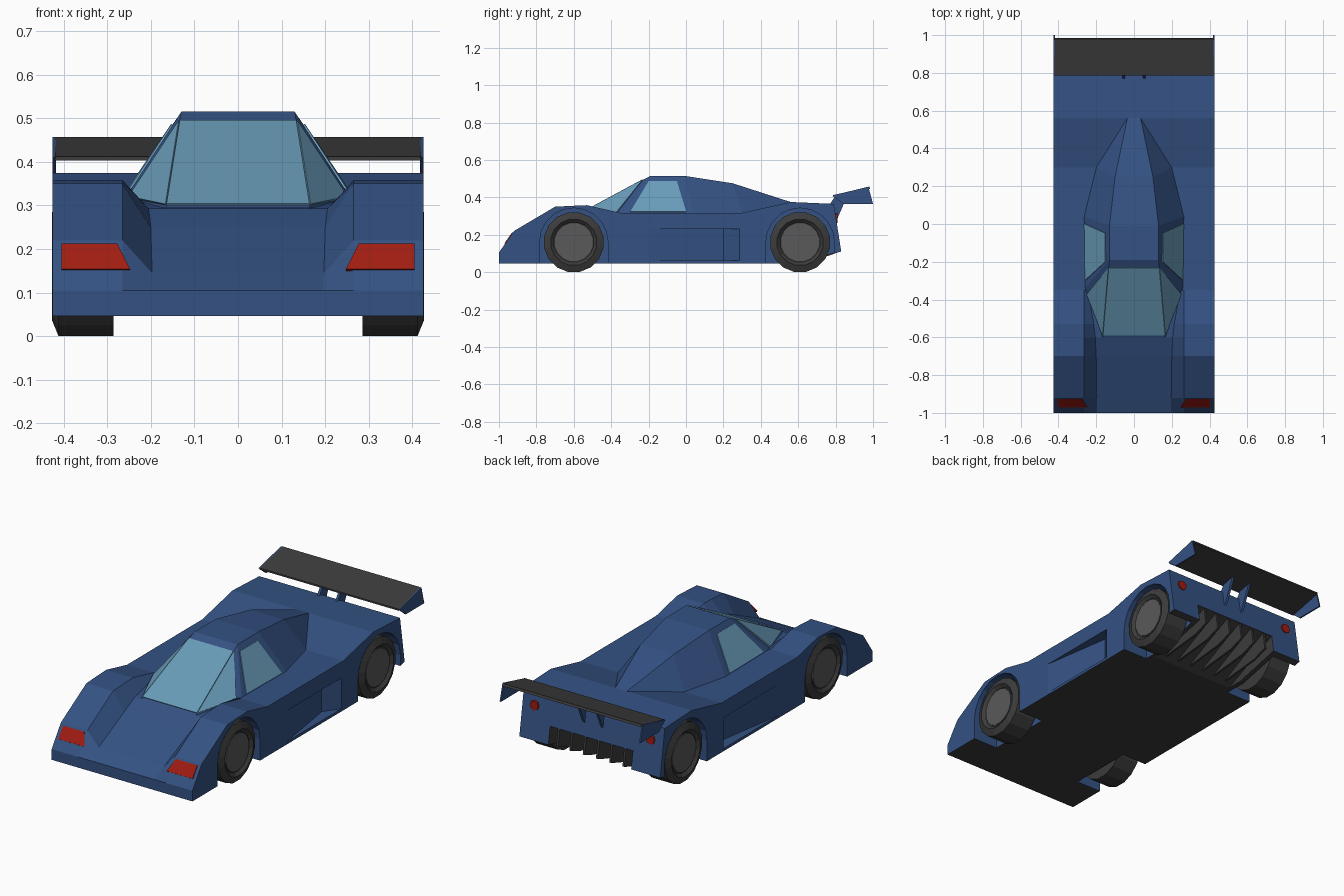
import bpy, bmesh, math
from mathutils import Vector

if "Cube" in bpy.data.objects:
    bpy.data.objects.remove(bpy.data.objects["Cube"])


def material(name, rgb):
    m = bpy.data.materials.new(name)
    m.diffuse_color = (*rgb, 1)
    m.use_nodes = True
    m.node_tree.nodes["Principled BSDF"].inputs["Base Color"].default_value = m.diffuse_color
    return m


BLUE = material("blue_paint", (0.035, 0.085, 0.23))
DARK = material("dark_trim", (0.045, 0.045, 0.045))
RIM = material("rim_grey", (0.10, 0.10, 0.10))
RED = material("red_lens", (0.35, 0.012, 0.006))
GLASS = material("glass", (0.14, 0.33, 0.48))


def mesh_object(name, verts, faces, mat):
    bm = bmesh.new()
    vs = [bm.verts.new(v) for v in verts]
    for f in faces:
        bm.faces.new([vs[i] for i in f])
    bmesh.ops.recalc_face_normals(bm, faces=bm.faces[:])
    me = bpy.data.meshes.new(name)
    bm.to_mesh(me)
    bm.free()
    me.materials.append(mat)
    ob = bpy.data.objects.new(name, me)
    bpy.context.collection.objects.link(ob)
    return ob


def loft(name, rings, mat):
    """Skin closed rings of equal length and cap both ends."""
    n, k = len(rings[0]), len(rings)
    faces = [(r * n + i, r * n + (i + 1) % n, (r + 1) * n + (i + 1) % n, (r + 1) * n + i)
             for r in range(k - 1) for i in range(n)]
    faces += [tuple(range(n)), tuple(range((k - 1) * n, k * n))]
    return mesh_object(name, [v for r in rings for v in r], faces, mat)


def prism_x(name, yz, x0, x1, mat):
    return loft(name, [[(x, y, z) for y, z in yz] for x in (x0, x1)], mat)


def panel(name, polys, mat, lift=0.004):
    """Thin panes raised from the surface they lie on."""
    bm = bmesh.new()
    for p in polys:
        p = [Vector(v) for v in p]
        n = (p[1] - p[0]).cross(p[2] - p[0]).normalized()
        if n.dot(sum(p, Vector()) / len(p) - Vector((0, 0, 0.2))) < 0 or n.z < 0:
            n = -n
        lo = [bm.verts.new(v - n * 0.004) for v in p]
        hi = [bm.verts.new(v + n * lift) for v in p]
        bm.faces.new(lo)
        bm.faces.new(hi)
        for i in range(len(p)):
            j = (i + 1) % len(p)
            bm.faces.new((lo[i], lo[j], hi[j], hi[i]))
    bmesh.ops.recalc_face_normals(bm, faces=bm.faces[:])
    me = bpy.data.meshes.new(name)
    bm.to_mesh(me)
    bm.free()
    me.materials.append(mat)
    bpy.context.collection.objects.link(bpy.data.objects.new(name, me))


# Body shell: stations of (y, hood half width, hood z, fender z, bottom z, y shift of bottom)
W = 0.425
stations = [(-1, .195, .105, .105, .047, 0), (-.92, .197, .145, .22, .047, 0),
            (-.70, .20, .25, .35, .047, 0), (-.60, .205, .293, .355, .047, 0),
            (-.53, .213, .30, .358, .047, 0), (-.35, .245, .317, .317, .047, 0),
            (.30, .20, .317, .317, .047, 0), (.56, .10, .375, .375, .047, 0),
            (.79, .10, .365, .365, .11, .04)]
rings = []
for y, xh, zh, zf, zb, dy in stations:
    half = [(W, y + dy, zb), (W, y, zf), (.265, y, zf), (xh, y, zh)]
    rings.append(half + [(-a, b, c) for a, b, c in reversed(half)])
body = loft("body_shell", rings, BLUE)
body.data.materials.append(DARK)
for p in body.data.polygons:
    if p.normal.z < -0.8:
        p.material_index = 1


def cut(cutter):
    cutter.hide_render = True
    cutter.hide_viewport = True
    m = body.modifiers.new(cutter.name, 'BOOLEAN')
    m.operation = 'DIFFERENCE'
    m.solver = 'EXACT'
    m.material_mode = 'TRANSFER'
    m.object = cutter


AXLES = {"front": -.60, "rear": .61}
for s, side in ((1, "right"), (-1, "left")):
    # Wheel arches
    for end, yc in AXLES.items():
        arc = [(yc + .183 * math.cos(math.pi * i / 10), .16 + .183 * math.sin(math.pi * i / 10))
               for i in range(11)]
        arc += [(yc - .183, -.1), (yc + .183, -.1)]
        cut(prism_x(f"{end}_{side}_arch_cutter", arc, s * .275, s * .5, BLUE))
    # Side scoop, deepening towards the rear
    plan = [(.435, -.26), (.425, -.19), (.365, .20), (.425, .285), (.435, .30)]
    cut(loft(f"{side}_scoop_cutter", [[(s * x, y, z) for x, y in plan] for z in (.062, .23)], BLUE))

# Diffuser tunnel and fins
cut(prism_x("diffuser_cutter", [(.47, .03), (.47, .047), (.90, .245), (.90, .03)], -.25, .25, DARK))
for i in range(6):
    x = -.2 + .08 * i
    prism_x(f"diffuser_fin_{i + 1}", [(.50, .055), (.81, .21), (.825, .11), (.74, .08)],
            x - .006, x + .006, DARK)

# Cabin with long tapering engine cover
half = [(.165, -.60, .294), (.26, -.34, .315), (.13, -.19, .515), (.13, -.01, .515),
        (.265, .04, .315), (.20, .30, .316), (.10, .25, .475), (.035, .56, .375)]
n = len(half)
A, B, C, D, E, F, G, H = range(n)
faces = []
for f in ((A, B, C), (B, E, D, C), (D, E, F, G), (G, F, H)):
    faces += [f, tuple(i + n for i in f)]
for i, j in ((A, C), (C, D), (D, G), (G, H)):
    faces.append((i, j, j + n, i + n))
mesh_object("cabin", half + [(-x, y, z) for x, y, z in half], faces, BLUE)

# Glass
V = [Vector(p) for p in half]


def flip(p):
    return Vector((-p[0], p[1], p[2]))


def side_point(u, v):
    return V[B].lerp(V[E], u).lerp(V[C].lerp(V[D], u), v)


low = V[A].lerp(V[C], .03)
high = V[A].lerp(V[C], .90)
outer = V[B].lerp(V[A], .12) + Vector((0, 0, .006))
tri = [low, outer, high]
panel("windscreen", [[low, high, flip(high), flip(low)], tri, [flip(p) for p in tri]], GLASS)
win = [side_point(.10, .03), side_point(.90, .03), side_point(.78, .85), side_point(.06, .85)]
panel("right_window", [win], GLASS)
panel("left_window", [[flip(p) for p in win]], GLASS)


# Wheels
def ring(s, x, r, yc, sides=16):
    return [(s * x, yc + r * math.cos(2 * math.pi * (i + .5) / sides),
             .16 + r * math.sin(2 * math.pi * (i + .5) / sides)) for i in range(sides)]


for s, side in ((1, "right"), (-1, "left")):
    for end, yc in AXLES.items():
        loft(f"{end}_{side}_tyre", [ring(s, x, r, yc) for x, r in
             ((.285, .12), (.285, .162), (.412, .162), (.427, .125), (.412, .108))], DARK)
        loft(f"{end}_{side}_rim", [ring(s, x, .102, yc) for x in (.40, .417)], RIM)

    # Headlights lying on the nose slope
    lamp = [(s * x, -1 + (z - .105) * .08 / .115, z) for x, z in
            ((.248, .152), (.277, .21), (.405, .21), (.405, .152))]
    panel(f"{side}_headlight", [lamp], RED)

    # Tail lamps
    loft(f"{side}_tail_lamp", [[(s * .35 + .026 * math.cos(a * math.pi / 4), y,
                                 .29 + .026 * math.sin(a * math.pi / 4)) for a in range(8)]
                               for y in (.785, .811)], RED)

    # Wing end plates and struts
    prism_x(f"{side}_wing_end_plate", [(.785, .41), (.975, .457), (1.0, .365), (.84, .365)],
            s * .417, s * .425, BLUE)
    prism_x(f"{side}_wing_strut", [(.77, .365), (.80, .265), (.87, .425), (.80, .41)],
            s * .048, s * .062, BLUE)

# Rear wing blade
prism_x("rear_wing", [(.787, .403), (.787, .412), (.98, .457), (.985, .445)], -.42, .42, DARK)
